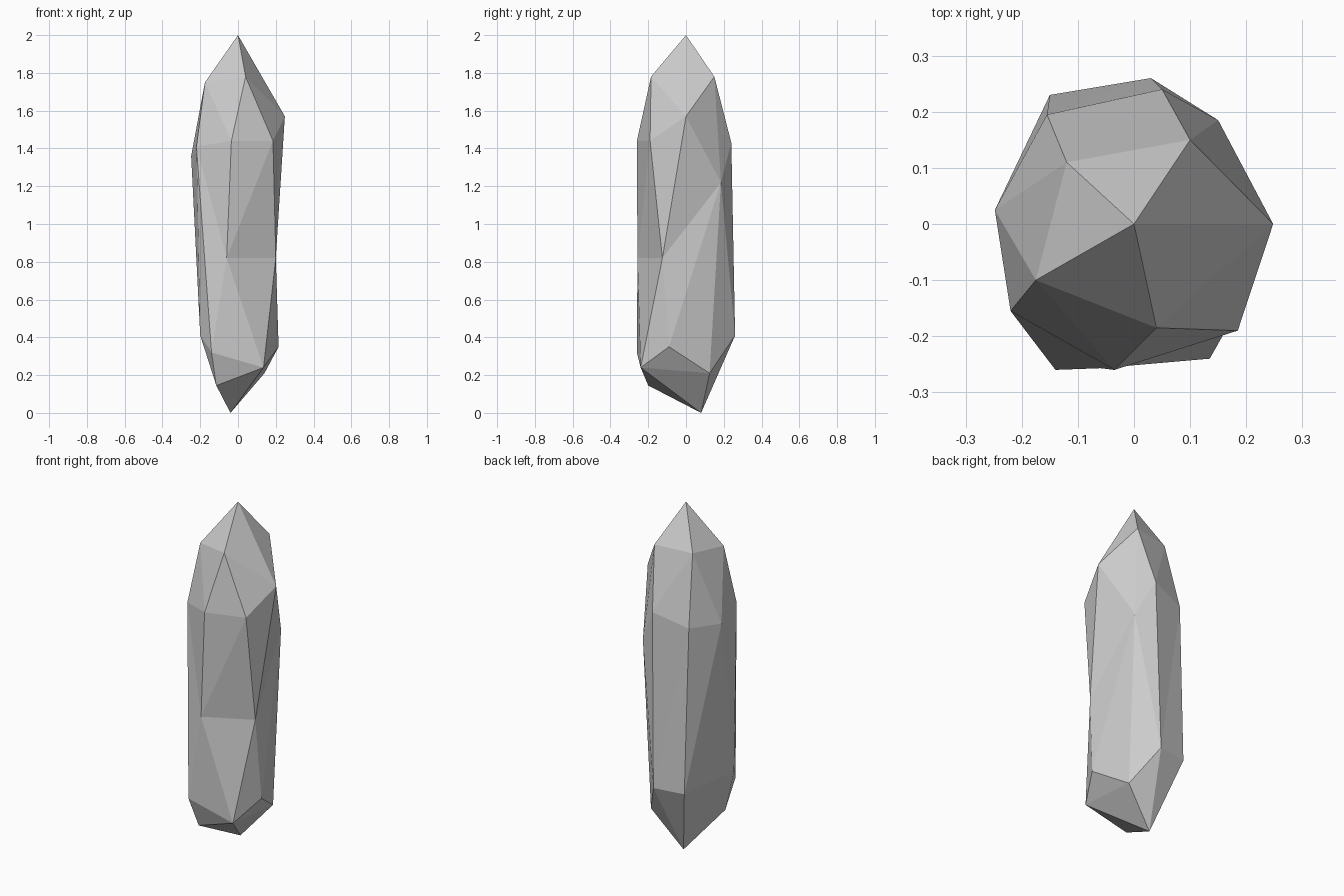
import bpy, bmesh

if "Cube" in bpy.data.objects:
    bpy.data.objects.remove(bpy.data.objects["Cube"])

# Corner rings of the crystal, from tip to base (x, y, z)
rings = {
    "tip": [(0, 0, 2.0)],
    "u": [(-.175, -.10, 1.75), (.04, -.185, 1.78), (.248, 0, 1.57),
          (.10, .15, 1.78), (-.12, .11, 1.77)],
    "m": [(-.22, -.155, 1.41), (-.035, -.26, 1.44), (.185, -.19, 1.44),
          (.15, .185, 1.22), (.05, .24, 1.43), (-.155, .195, 1.37), (-.248, .025, 1.36)],
    "c": [(-.06, -.257, .82), (.20, -.125, .82)],
    "l": [(-.14, -.26, .32), (.135, -.24, .24), (.215, -.09, .35),
          (.03, .26, .41), (-.15, .23, .41), (-.20, -.16, .41)],
    "b": [(-.115, -.20, .145), (.14, .125, .21)],
    "base": [(-.04, .08, 0)],
}

bm = bmesh.new()
V = {}
for name, pts in rings.items():
    for i, p in enumerate(pts):
        V[f"{name}{i}"] = bm.verts.new(p)


def fan(hub, rim, closed=False):
    """Facets radiating from one corner to the corners around it."""
    rim = rim.split()
    if closed:
        rim.append(rim[0])
    for a, b in zip(rim, rim[1:]):
        bm.faces.new((V[hub], V[a], V[b]))


# Pointed top
fan("tip0", "u0 u1 u2 u3 u4", True)
fan("u0", "u4 m6 m0 m1")
fan("u1", "u0 m1 m2 u2")
fan("u3", "m4 u4")
# Long sides: front, right, back right, back, left
fan("c0", "m0 l0 l1 c1 m2 m1", True)
fan("c1", "l1 l2 m3 u2 m2")
fan("m3", "l2 b1 l3 m4 u3 u2")
fan("m5", "u4 m4 l3 l4 m6", True)
fan("l5", "m6 l4 base0 b0 l0 m0", True)
# Base facets
fan("base0", "l4 l3 b1 l1 b0")
fan("l1", "l0 b0")
fan("l1", "b1 l2")

bmesh.ops.recalc_face_normals(bm, faces=bm.faces[:])
mesh = bpy.data.meshes.new("crystal")
bm.to_mesh(mesh)
bm.free()
bpy.context.collection.objects.link(bpy.data.objects.new("crystal", mesh))
